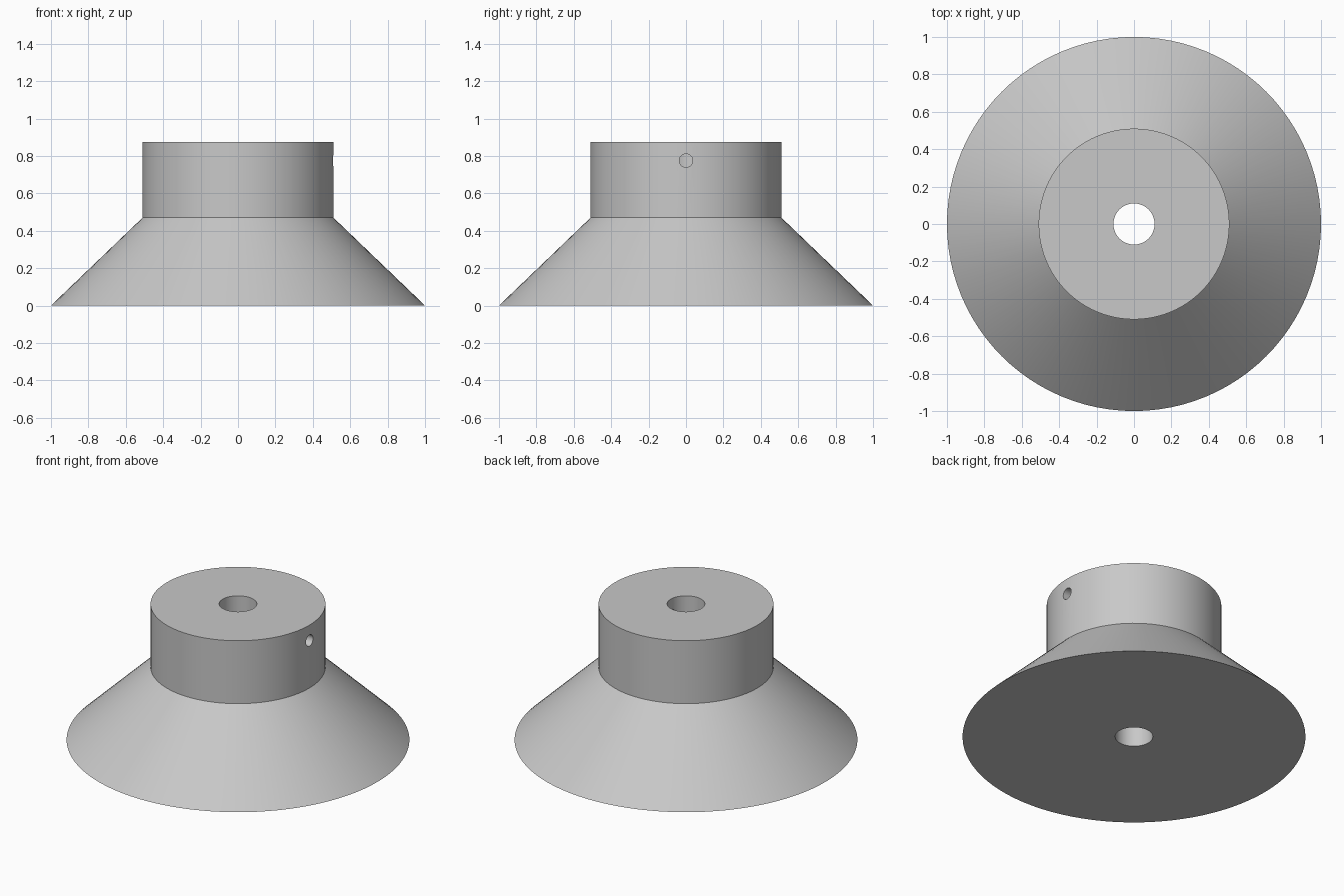
import bpy, bmesh, math
from mathutils import Matrix

cube = bpy.data.objects.get("Cube")
if cube:
    bpy.data.objects.remove(cube, do_unlink=True)

SEGMENTS = 96
BORE, COLLAR, RIM = 0.11, 0.51, 1.0
SHOULDER_Z, TOP_Z = 0.47, 0.875

grey = bpy.data.materials.new("plain grey")
grey.use_nodes = True
grey.diffuse_color = (0.58, 0.58, 0.58, 1)
grey.node_tree.nodes["Principled BSDF"].inputs["Base Color"].default_value = grey.diffuse_color


def add_object(name, bm):
    bmesh.ops.recalc_face_normals(bm, faces=bm.faces)
    mesh = bpy.data.meshes.new(name)
    bm.to_mesh(mesh)
    bm.free()
    mesh.materials.append(grey)
    obj = bpy.data.objects.new(name, mesh)
    bpy.context.collection.objects.link(obj)
    return obj


# Flared hub: closed half section, revolved around z, with a central bore
section = [(BORE, 0), (RIM, 0), (COLLAR, SHOULDER_Z), (COLLAR, TOP_Z), (BORE, TOP_Z)]
bm = bmesh.new()
verts = [bm.verts.new((r, 0, z)) for r, z in section]
edges = [bm.edges.new((v, verts[i - 1])) for i, v in enumerate(verts)]
bmesh.ops.spin(bm, geom=verts + edges, cent=(0, 0, 0), axis=(0, 0, 1),
               angle=2 * math.pi, steps=SEGMENTS, use_merge=True)
bmesh.ops.remove_doubles(bm, verts=bm.verts, dist=1e-5)
hub = add_object("flared_hub", bm)

# Set-screw hole: runs from the collar's left side into the bore
bm = bmesh.new()
bmesh.ops.create_cone(bm, cap_ends=True, segments=32, radius1=0.036, radius2=0.036, depth=0.6,
                      matrix=Matrix.Translation((0.35, 0, 0.775)) @ Matrix.Rotation(math.pi / 2, 4, "Y"))
cutter = add_object("screw_hole_cutter", bm)
cutter.hide_render = True

cut = hub.modifiers.new("screw_hole", "BOOLEAN")
cut.operation = "DIFFERENCE"
cut.solver = "EXACT"
cut.object = cutter

bpy.ops.object.select_all(action="DESELECT")
hub.select_set(True)
bpy.context.view_layer.objects.active = hub
bpy.ops.object.modifier_apply(modifier=cut.name)
bpy.data.objects.remove(cutter, do_unlink=True)
bpy.ops.object.shade_smooth_by_angle(angle=math.radians(30))
